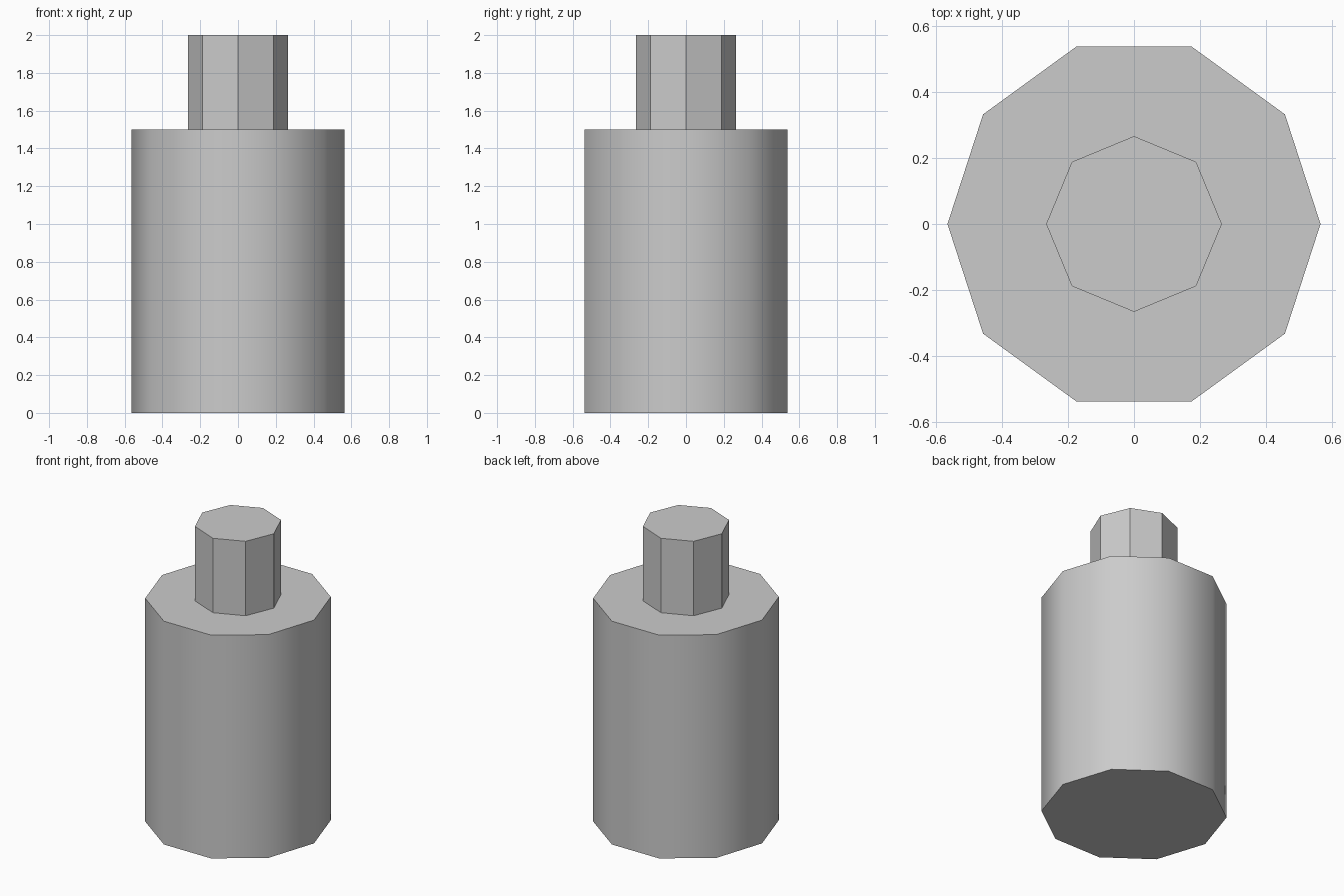
import bpy, math

if "Cube" in bpy.data.objects:
    bpy.data.objects.remove(bpy.data.objects["Cube"])

grey = bpy.data.materials.new("light_grey")
grey.diffuse_color = (0.6, 0.6, 0.6, 1)
grey.use_nodes = True
grey.node_tree.nodes["Principled BSDF"].inputs["Base Color"].default_value = grey.diffuse_color


def prism(name, sides, radius, z0, z1):
    """Upright prism with a corner on the x axis."""
    bpy.ops.mesh.primitive_cylinder_add(
        vertices=sides, radius=radius, depth=z1 - z0,
        location=(0, 0, (z0 + z1) / 2), rotation=(0, 0, math.pi / 2))
    ob = bpy.context.object
    ob.name = name
    ob.data.materials.append(grey)
    bpy.ops.object.transform_apply(location=True, rotation=True, scale=True)
    # Ten-sided walls blend smoothly, eight-sided walls stay faceted
    bpy.ops.object.shade_smooth_by_angle(angle=math.radians(40))
    return ob


# Wide ten-sided body
prism("body", 10, 0.565, 0, 1.5)
# Narrow eight-sided neck on top
prism("neck", 8, 0.266, 1.5, 2.0)
